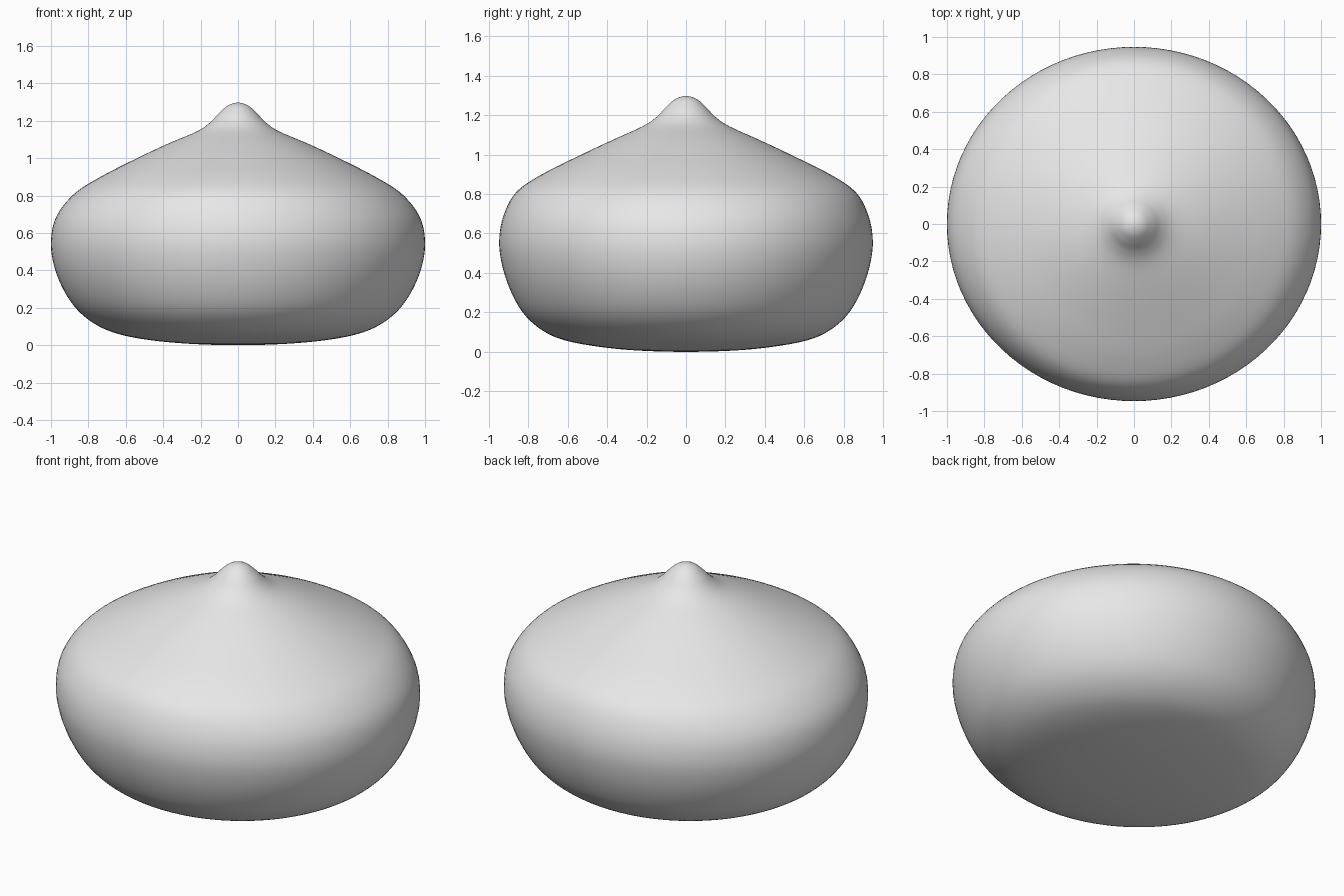
import bpy
import bmesh
import math
from mathutils import Vector

cube = bpy.data.objects.get("Cube")
if cube:
    bpy.data.objects.remove(cube, do_unlink=True)

SEGMENTS = 96
STEPS = 5

# Half width, half depth and height, from the base centre to the tip
PROFILE = [Vector(p) for p in (
    (0, 0, 0), (.25, .25, .007), (.47, .45, .027), (.64, .62, .06),
    (.76, .73, .11), (.86, .82, .19), (.935, .885, .30), (.985, .93, .43),
    (1, .947, .56), (.97, .925, .69), (.875, .86, .81), (.735, .73, .9),
    (.55, .54, .995), (.38, .37, 1.075), (.22, .22, 1.143),
    (.15, .15, 1.19), (.1, .1, 1.242), (.053, .053, 1.282), (0, 0, 1.297))]


def smooth_path(points, steps):
    """Smooth curve through the points, level where it meets the axis."""
    def flip(p):
        return Vector((-p.x, -p.y, p.z))
    pts = [flip(points[1])] + points + [flip(points[-2])]
    path = []
    for a, b, c, d in zip(pts, pts[1:], pts[2:], pts[3:]):
        for i in range(steps):
            t = i / steps
            path.append(b + (c - a) * (t / 2)
                        + (a * 2 - b * 5 + c * 4 - d) * (t * t / 2)
                        + (b * 3 - a - c * 3 + d) * (t ** 3 / 2))
    return path + [points[-1]]


def oval_lathe(name, path, material):
    """Closed body made of oval rings along the path."""
    bm = bmesh.new()
    rings = []
    for p in path[1:-1]:
        angles = [math.tau * i / SEGMENTS for i in range(SEGMENTS)]
        rings.append([bm.verts.new((p.x * math.cos(a), p.y * math.sin(a), p.z))
                      for a in angles])
    base = bm.verts.new((0, 0, path[0].z))
    tip = bm.verts.new((0, 0, path[-1].z))
    for i in range(SEGMENTS):
        j = (i + 1) % SEGMENTS
        bm.faces.new((base, rings[0][j], rings[0][i]))
        bm.faces.new((tip, rings[-1][i], rings[-1][j]))
        for low, high in zip(rings, rings[1:]):
            bm.faces.new((low[i], low[j], high[j], high[i]))
    for face in bm.faces:
        face.smooth = True
    mesh = bpy.data.meshes.new(name)
    bm.to_mesh(mesh)
    bm.free()
    mesh.materials.append(material)
    obj = bpy.data.objects.new(name, mesh)
    bpy.context.collection.objects.link(obj)
    return obj


# Single plain grey
grey = bpy.data.materials.new("light_grey")
grey.use_nodes = True
grey.diffuse_color = (.8, .8, .8, 1)
grey.node_tree.nodes["Principled BSDF"].inputs["Base Color"].default_value = (.8, .8, .8, 1)

# Rounded body with a pinched tip
oval_lathe("body", smooth_path(PROFILE, STEPS), grey)
